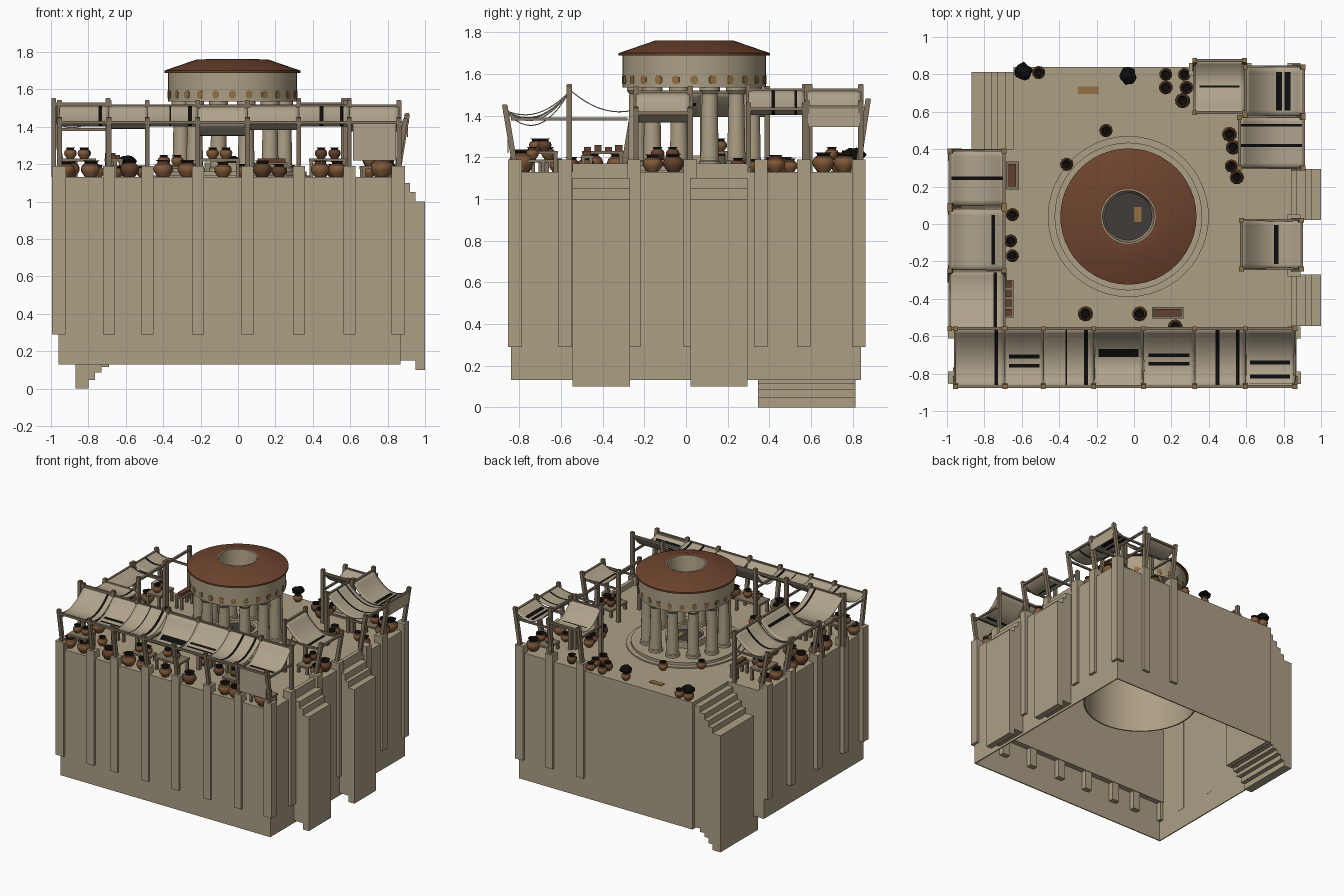
import bpy, bmesh, math, random
from mathutils import Vector, Matrix

if "Cube" in bpy.data.objects:
    bpy.data.objects.remove(bpy.data.objects["Cube"])

random.seed(4)

def mat(name, r, g, b):
    m = bpy.data.materials.new(name)
    m.diffuse_color = (r, g, b, 1)
    m.use_nodes = True
    m.node_tree.nodes["Principled BSDF"].inputs["Base Color"].default_value = m.diffuse_color
    return m

STONE = mat("sandstone", .415, .348, .235)
CLOTH = mat("canvas", .43, .365, .26)
BLACK = mat("black", .004, .004, .004)
ROOF = mat("terracotta_roof", .155, .057, .027)
OCHRE = mat("ochre", .29, .16, .055)
POT = mat("brown_clay", .22, .10, .04)
DARK = mat("dark_clay", .12, .052, .026)
WOOD = mat("weathered_wood", .23, .18, .12)
GREY = mat("dark_grey", .05, .045, .04)

def finish(name, bm, mats, smooth=False):
    bmesh.ops.recalc_face_normals(bm, faces=bm.faces[:])
    me = bpy.data.meshes.new(name)
    bm.to_mesh(me)
    bm.free()
    for m in mats:
        me.materials.append(m)
    ob = bpy.data.objects.new(name, me)
    bpy.context.collection.objects.link(ob)
    if smooth:
        bpy.context.view_layer.objects.active = ob
        ob.select_set(True)
        bpy.ops.object.shade_smooth_by_angle(angle=math.radians(35))
        ob.select_set(False)
    return ob

def box(bm, x0, x1, y0, y1, z0, z1):
    M = Matrix.Translation(((x0+x1)/2, (y0+y1)/2, (z0+z1)/2)) @ Matrix.Diagonal((x1-x0, y1-y0, z1-z0, 1))
    bmesh.ops.create_cube(bm, size=1, matrix=M)

def bar(bm, p, q, w):
    p, q = Vector(p), Vector(q)
    rot = (q-p).to_track_quat('Z', 'Y').to_matrix().to_4x4()
    bmesh.ops.create_cube(bm, size=1, matrix=Matrix.Translation((p+q)/2) @ rot @ Matrix.Diagonal((w, w, (q-p).length, 1)))

def lathe(bm, prof, n, c, mats=None, closed=False, turn=0):
    # prof: (radius, z); mats: material index for each segment
    rings = [[bm.verts.new((c[0]+r*math.cos(math.tau*k/n+turn), c[1]+r*math.sin(math.tau*k/n+turn), c[2]+z))
              for k in range(n)] for r, z in prof]
    m = len(prof)
    for i in range(m if closed else m-1):
        a, b = rings[i], rings[(i+1) % m]
        for k in range(n):
            f = bm.faces.new((a[k], a[(k+1) % n], b[(k+1) % n], b[k]))
            f.material_index = mats[i] if mats else 0

TOP = 1.13
# hollow podium with notched back left corner, open underneath
bm = bmesh.new()
foot = [(-.96, -.84), (.87, -.84), (.87, .84), (-.645, .84), (-.645, .40), (-.96, .40)]
lo = [bm.verts.new((x, y, .13)) for x, y in foot]
hi = [bm.verts.new((x, y, TOP)) for x, y in foot]
bm.faces.new(hi)
for i in range(6):
    j = (i+1) % 6
    bm.faces.new((lo[i], lo[j], hi[j], hi[i]))
ob = finish("podium", bm, [STONE])
s = ob.modifiers.new("thickness", 'SOLIDIFY')
s.thickness = .012
s.offset = -1
bm = bmesh.new()
box(bm, -.95, .86, -.83, -.785, .44, 1.125)
finish("podium_inner_wall", bm, [STONE])

# wall piers, carrying the outer awning posts
FX = [-.955, -.69, -.485, -.215, .05, .325, .595, .86]
SY = [-.82, -.58, -.25, .02, .36, .565, .83]
LY = [-.82, -.58, -.25, .08, .37]
bm = bmesh.new()
for x in FX:
    box(bm, x-.032, x+.032, -.855, -.79, .29, 1.19)
for y in SY:
    box(bm, .82, .89, y-.032, y+.032, .29, 1.19)
for y in LY:
    box(bm, -.995, -.95, y-.032, y+.032, .29, 1.19)
    box(bm, -.952, -.92, y-.032, y+.032, 1.1, 1.19)
for x in (.325, .595):
    box(bm, x-.032, x+.032, .79, .862, .29, 1.19)
finish("wall_piers", bm, [STONE])

# stairs
bm = bmesh.new()
for y0, y1 in ((-.545, -.27), (.022, .295)):
    for x0, x1, z0, z1 in ((.84, .87, .5, 1.17), (.86, .92, .15, 1.10), (.92, .95, .15, 1.05), (.95, 1, .10, 1.0)):
        box(bm, x0, x1, y0, y1, z0, z1)
finish("right_stairs", bm, [STONE])
bm = bmesh.new()
edges = [-.62, -.69, -.73, -.765, -.80, -.87]
for i in range(5):
    box(bm, edges[i+1], edges[i], .345, .813, (.14, .115, .085, .045, 0)[i], 1.10-.045*i)
finish("back_left_stairs", bm, [STONE])

# round pavilion
C = (-.03, .04, 0)
bm = bmesh.new()
lathe(bm, [(.43, .6), (.43, 1.14), (.395, 1.14), (.395, 1.16), (0.001, 1.16), (.001, 1.13), (.42, 1.13), (.42, .6)], 48, C, closed=True)
finish("pavilion_base", bm, [STONE], True)
bm = bmesh.new()
for k in range(12):
    a = math.radians(15+30*k)
    c = (C[0]+.285*math.cos(a), C[1]+.285*math.sin(a), 1.16)
    lathe(bm, [(.001, 0), (.052, 0), (.052, .02), (.045, .025), (.038, .345), (.05, .36), (.05, .385), (.001, .385)], 14, c)
finish("columns", bm, [STONE], True)
bm = bmesh.new()
lathe(bm, [(.345, 1.535), (.345, 1.69), (.15, 1.735), (.142, 1.735), (.142, 1.70), (.235, 1.65), (.235, 1.535)], 48, C, closed=True)
finish("frieze_drum", bm, [STONE], True)
bm = bmesh.new()
lathe(bm, [(.345, 1.688), (.364, 1.688), (.364, 1.70), (.19, 1.76), (.145, 1.76), (.145, 1.735)], 48, C)
finish("roof", bm, [ROOF], True)
bm = bmesh.new()
lathe(bm, [(.145, 1.761), (.145, 1.62), (.125, 1.62), (.138, 1.761)], 48, C, closed=True)
finish("roof_opening_rim", bm, [STONE], True)
bm = bmesh.new()
for k in range(24):
    a = math.tau*k/24
    M = Matrix.Translation(C) @ Matrix.Rotation(a, 4, 'Z') @ Matrix.Translation((.344, 0, 1.572))
    bmesh.ops.create_cube(bm, size=1, matrix=M @ Matrix.Diagonal((.006, .036, .026, 1)))
    bmesh.ops.create_cube(bm, size=1, matrix=M @ Matrix.Diagonal((.007, .022, .042, 1)))
finish("frieze_ornaments", bm, [OCHRE])
bm = bmesh.new()
lathe(bm, [(.15, 1.16), (.15, 1.21), (.125, 1.21), (.125, 1.16)], 32, C)
lathe(bm, [(.126, 1.185), (.0005, 1.185)], 32, C, [1])
finish("basin", bm, [STONE, GREY], True)
bm = bmesh.new()
box(bm, 0, .04, .01, .09, 1.183, 1.189)
box(bm, -.30, -.19, .695, .735, 1.128, 1.135)
finish("ochre_patches", bm, [OCHRE])

# awnings: local frame has u along the wall, v inward from the outer edge
posts, tips = bmesh.new(), bmesh.new()

def awning(name, a, u, length, v, depth, zo=1.43, zi=1.52, sag=.07, across=(), along=()):
    a, u, v = Vector((*a, 0)), Vector((*u, 0)), Vector((*v, 0))
    cuts = lambda bands, n: sorted({i/n for i in range(n+1)} | {e for c, w in bands for e in (c-w/2, c+w/2)})
    S, T = cuts(across, 10), cuts(along, 12)
    bm = bmesh.new()
    P = lambda s, t: a+u*(s*length)+v*(t*depth)+Vector((0, 0, zo+(zi-zo)*t-sag*4*t*(1-t)))
    g = [[bm.verts.new(P(s, t)) for t in T] for s in S]
    for i in range(len(S)-1):
        for j in range(len(T)-1):
            f = bm.faces.new((g[i][j], g[i+1][j], g[i+1][j+1], g[i][j+1]))
            s, t = (S[i]+S[i+1])/2, (T[j]+T[j+1])/2
            if any(abs(s-c) < w/2 for c, w in across) or (.1 < s < .9 and any(abs(t-c) < w/2 for c, w in along)):
                f.material_index = 1
    ob = finish(name, bm, [CLOTH, BLACK], True)
    m = ob.modifiers.new("thickness", 'SOLIDIFY')
    m.thickness = .005
    up = lambda z: Vector((0, 0, z))
    for s in (0, 1):   # posts and ties
        o = a+u*(s*length)
        i = o+v*depth
        bar(posts, o+v*.05+up(1.15), o+up(zo+.02), .026)
        bar(posts, i+up(TOP), i+up(zi+.02), .026)
        bar(posts, o+v*.03+up(1.385), i+up(1.385), .014)
        bar(tips, o+up(zo+.01), o+up(zo+.023), .02)
        bar(tips, i+up(zi+.01), i+up(zi+.023), .02)
    bar(posts, a+up(zo-.008), a+u*length+up(zo-.008), .016)
    bar(posts, a+v*depth+up(zi-.008), a+u*length+v*depth+up(zi-.008), .016)

X, Y = (1, 0), (0, 1)
front = [dict(across=[(.82, .07)], sag=.06), dict(along=[(.36, .06), (.52, .07)], sag=.075), dict(across=[(.45, .03), (.85, .08)], sag=.06),
         dict(along=[(.58, .14)], sag=.115), dict(along=[(.4, .06), (.54, .06)], sag=.08), dict(across=[(.45, .07), (.85, .07)], sag=.06),
         dict(along=[(.18, .07), (.42, .07)], sag=.09)]
for i, st in enumerate(front):
    awning(f"front_awning_{i+1}", (FX[i], -.87), X, FX[i+1]-FX[i], Y, .31, **st)
awning("left_awning_1", (-.985, -.25), X, .29, (0, -1), .31, 1.43, 1.53, .045, across=[(.84, .06)])
left = [(-.25, .08, dict(along=[(.8, .06)])), (.10, .39, dict(across=[(.5, .07)]))]
for i, (y0, y1, st) in enumerate(left):
    awning(f"left_awning_{i+2}", (-.985, y0), Y, y1-y0, X, .29, **st)
awning("right_awning", (.895, -.24), Y, .26, (-1, 0), .32, 1.42, 1.52, .09, along=[(.42, .07)])
awning("right_awning_middle", (.905, .30), Y, .27, (-1, 0), .34, 1.44, 1.53, .07, across=[(.44, .06), (.84, .05)])
awning("right_awning_back", (.905, .58), Y, .26, (-1, 0), .31, 1.45, 1.53, .09, along=[(.27, .1), (.42, .1)])
awning("back_awning", (.325, .875), X, .265, (0, -1), .28, 1.46, 1.53, .08, along=[(.5, .03)])
finish("posts_and_beams", posts, [WOOD])
finish("post_tips", tips, [OCHRE])

# loose cloth hanging at the front right corner and the back right corner
bm = bmesh.new()
box(bm, .615, .845, -.858, -.852, 1.22, 1.425)
box(bm, .903, .909, .585, .835, 1.345, 1.45)
finish("hanging_cloth", bm, [CLOTH])

# market tables: (x, y, width, depth, height)
bm = bmesh.new()
tables = [(-.86, -.72, .16, .13, .1), (-.1, -.68, .22, .13, .1), (.48, -.68, .2, .13, .1), (.18, -.475, .17, .06, .08),
          (-.36, -.66, .16, .1, .06), (-.65, .26, .07, .15, .1), (-.68, -.4, .07, .2, .1),
          (.74, -.74, .16, .13, .06), (-.82, .2, .12, .18, .1), (.74, .7, .16, .14, .06), (.7, -.1, .1, .2, .06)]
for x, y, w, d, h in tables:
    box(bm, x-w/2, x+w/2, y-d/2, y+d/2, TOP+h-.015, TOP+h)
    for i in (-1, 1):
        for j in (-1, 1):
            cx, cy = x+i*(w/2-.012), y+j*(d/2-.012)
            box(bm, cx-.009, cx+.009, cy-.009, cy+.009, TOP, TOP+h-.01)
finish("tables", bm, [WOOD])
bm = bmesh.new()
box(bm, .105, .255, -.495, -.455, TOP+.08, TOP+.10)
box(bm, -.67, -.63, .20, .32, TOP+.1, TOP+.12)
for k in range(4):
    box(bm, -.71, -.655, -.49+.05*k, -.455+.05*k, TOP+.1, TOP+.12+.01*(k % 2))
finish("goods_trays", bm, [DARK])

# clay pots
bm = bmesh.new()
def pot(x, y, r=.045, z=TOP, kind=0):
    prof = [(.01, 0), (.55, 0), (.95, .55), (1, .9), (.9, 1.2), (.6, 1.45), (.58, 1.6), (.78, 1.75), (.62, 1.75), (.5, 1.4), (.01, 1.3)]
    b = (0, 0, 1, 0)[kind % 4]
    lathe(bm, [(p*r, q*r) for p, q in prof], 10, (x, y, z), [b, b, b, b, 1, 2 if kind < 3 else b, 1, 1, 2, 2], turn=x*9)

floor_pots = [(-.51, .81), (-.03, .79), (.17, .73), (.17, .8), (.27, .8), (.28, .73), (.26, .66), (.51, .48), (.53, .41), (.52, .31),
              (.55, .25), (-.15, .5), (-.36, .32), (-.65, -.17), (-.65, .05), (-.26, -.48), (.03, -.48), (-.59, .81), (.22, -.55), (-.66, -.09),
              (-.92, -.78), (-.79, -.79), (-.58, -.78), (-.4, -.79), (-.27, -.79), (-.08, -.79), (.13, -.79), (.44, -.79), (.53, -.79),
              (.8, -.16), (.8, -.06), (.8, .43), (.8, .66), (.8, .76), (.45, .78), (.7, .5),
              (-.9, -.45), (-.9, -.33), (-.9, -.15), (-.9, -.02), (-.9, .16), (-.9, .3), (-.78, -.2), (-.75, -.62)]
for i, (x, y) in enumerate(floor_pots):
    edge = abs(x) > .75 or y < -.75
    pot(x, y, random.uniform(.046, .054) if edge else random.uniform(.034, .042), kind=i % 4)
pot(.77, -.79, .062)
for i, (x, y, w, d, h) in enumerate(tables):
    if i not in (3, 5, 6):
        o = .036
        for sgn in (-1, 1):
            pot(x+(sgn*o if w >= d else 0), y+(sgn*o if d > w else 0), .034, TOP+h, i % 4)
finish("clay_pots", bm, [POT, DARK, BLACK], True)

# dark foliage in the pots along the back
bm = bmesh.new()
for x, y in ((-.59, .815), (-.03, .79)):
    bmesh.ops.create_icosphere(bm, subdivisions=2, radius=.046, matrix=Matrix.Translation((x, y, TOP+.085)) @ Matrix.Diagonal((1, 1, .55, 1)))
for v in bm.verts:
    v.co += Vector([random.uniform(-.007, .007) for _ in range(3)])
finish("potted_plants", bm, [BLACK])
